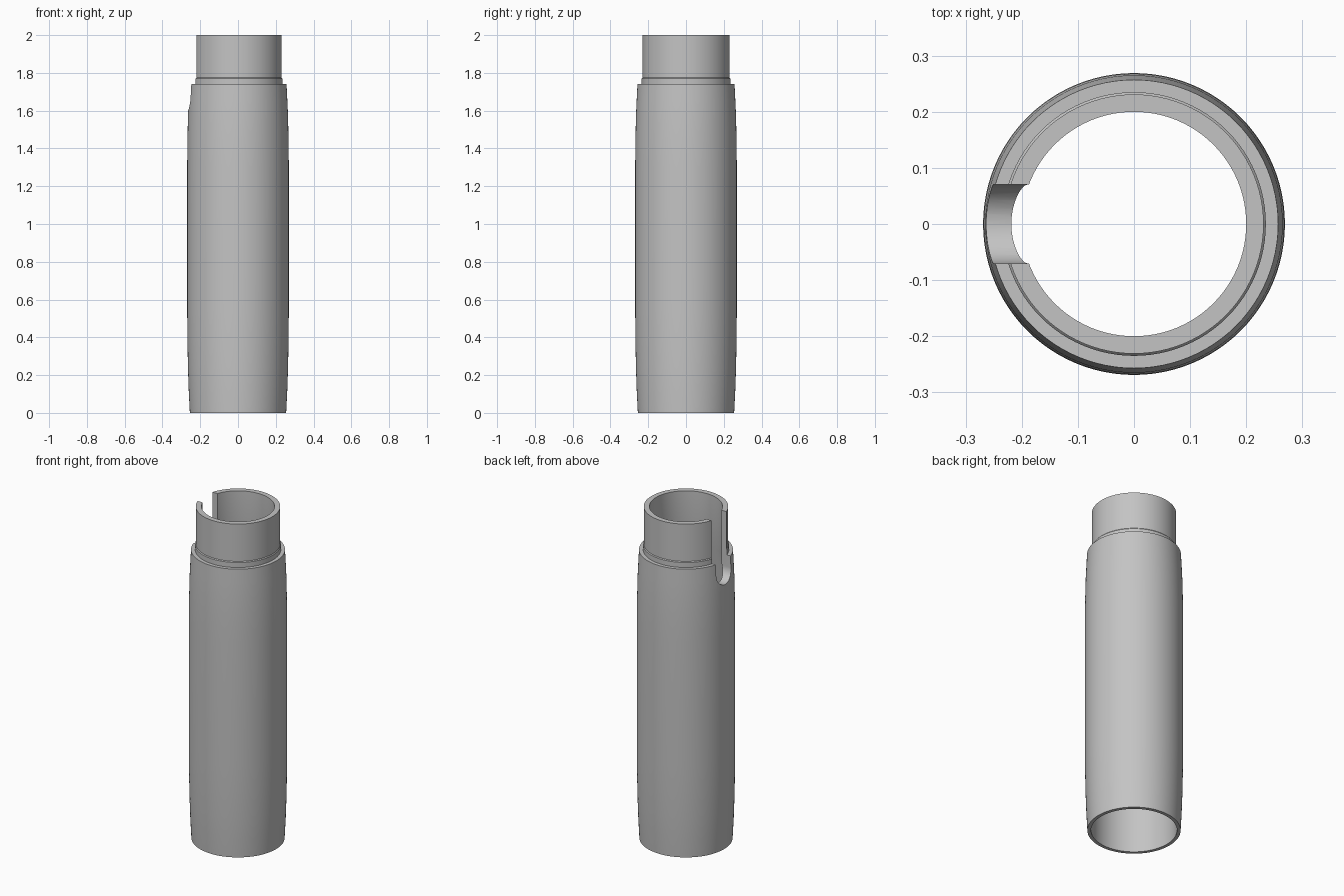
import bpy, math

cube = bpy.data.objects.get("Cube")
if cube:
    bpy.data.objects.remove(cube, do_unlink=True)

SEGMENTS = 96
SLOT_R, SLOT_Z = 0.07, 1.67

grey = bpy.data.materials.new("plain grey")
grey.use_nodes = True
colour = (0.55, 0.55, 0.55, 1)
grey.diffuse_color = colour
grey.node_tree.nodes["Principled BSDF"].inputs["Base Color"].default_value = colour


def make_object(name, verts, faces):
    mesh = bpy.data.meshes.new(name)
    mesh.from_pydata(verts, [], faces)
    mesh.materials.append(grey)
    obj = bpy.data.objects.new(name, mesh)
    bpy.context.collection.objects.link(obj)
    return obj


def revolve(name, profile):
    """Closed (radius, z) outline, counter-clockwise, turned about z."""
    n = len(profile)
    verts = []
    for i in range(SEGMENTS):
        a = math.tau * i / SEGMENTS
        verts += [(r * math.cos(a), r * math.sin(a), z) for r, z in profile]
    faces = []
    for i in range(SEGMENTS):
        j = (i + 1) % SEGMENTS
        for k in range(n):
            m = (k + 1) % n
            faces.append((i * n + k, j * n + k, j * n + m, i * n + m))
    return make_object(name, verts, faces)


def prism_x(name, outline, x0, x1):
    """Counter-clockwise (y, z) outline extruded along x."""
    n = len(outline)
    verts = [(x, y, z) for x in (x0, x1) for y, z in outline]
    faces = [tuple(reversed(range(n))), tuple(range(n, 2 * n))]
    faces += [(k, (k + 1) % n, n + (k + 1) % n, n + k) for k in range(n)]
    return make_object(name, verts, faces)


# Barrel-shaped sleeve, stepped neck and tapered bore
outer = [(0.255, 0), (0.261, 0.12), (0.265, 0.24), (0.268, 0.4),
         (0.269, 0.55), (0.269, 1.3), (0.268, 1.42), (0.265, 1.57),
         (0.261, 1.66), (0.257, 1.74),
         (0.235, 1.74), (0.235, 1.77), (0.231, 1.775), (0.231, 2)]
bore = [(0.2, 2), (0.2, 1.685), (0.235, 1.525), (0.235, 0)]
sleeve = revolve("sleeve", outer + bore)

# Round-bottomed slot through the neck wall
arc = [(SLOT_R * math.cos(a), SLOT_Z + SLOT_R * math.sin(a))
       for a in (math.pi * (1 + i / 24) for i in range(25))]
cutter = prism_x("slot_cutter", arc + [(SLOT_R, 2.1), (-SLOT_R, 2.1)], -0.4, -0.1)
cutter.hide_render = True

cut = sleeve.modifiers.new("slot", "BOOLEAN")
cut.operation = "DIFFERENCE"
cut.solver = "EXACT"
cut.object = cutter

bpy.ops.object.select_all(action="DESELECT")
sleeve.select_set(True)
bpy.context.view_layer.objects.active = sleeve
bpy.ops.object.modifier_apply(modifier=cut.name)
bpy.data.objects.remove(cutter, do_unlink=True)
bpy.ops.object.shade_smooth_by_angle(angle=math.radians(25))
